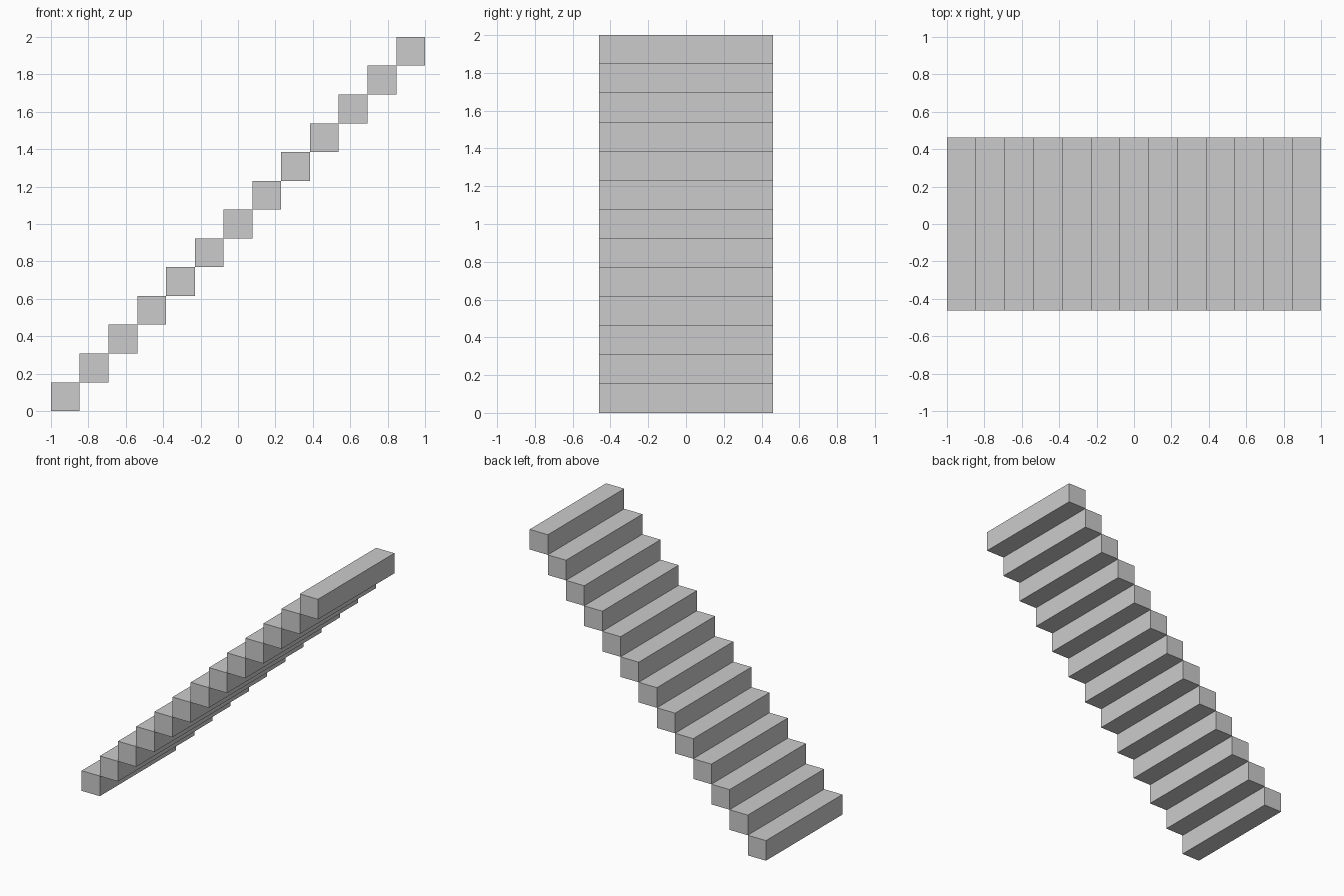
import bpy

if "Cube" in bpy.data.objects:
    bpy.data.objects.remove(bpy.data.objects["Cube"])

STEPS = 13
SIZE = 2 / STEPS      # tread depth and riser height
WIDTH = SIZE * 6      # stair width along y

# Bottom step: a square-section block
bpy.ops.mesh.primitive_cube_add(size=1, location=(-1 + SIZE / 2, 0, SIZE / 2))
stairs = bpy.context.object
stairs.name = "stair_steps"
stairs.scale = (SIZE, WIDTH, SIZE)
bpy.ops.object.transform_apply(location=False, rotation=False, scale=True)

# Repeat the step diagonally, edge to edge
array = stairs.modifiers.new("flight", 'ARRAY')
array.count = STEPS
array.use_relative_offset = False
array.use_constant_offset = True
array.constant_offset_displace = (SIZE, 0, SIZE)
